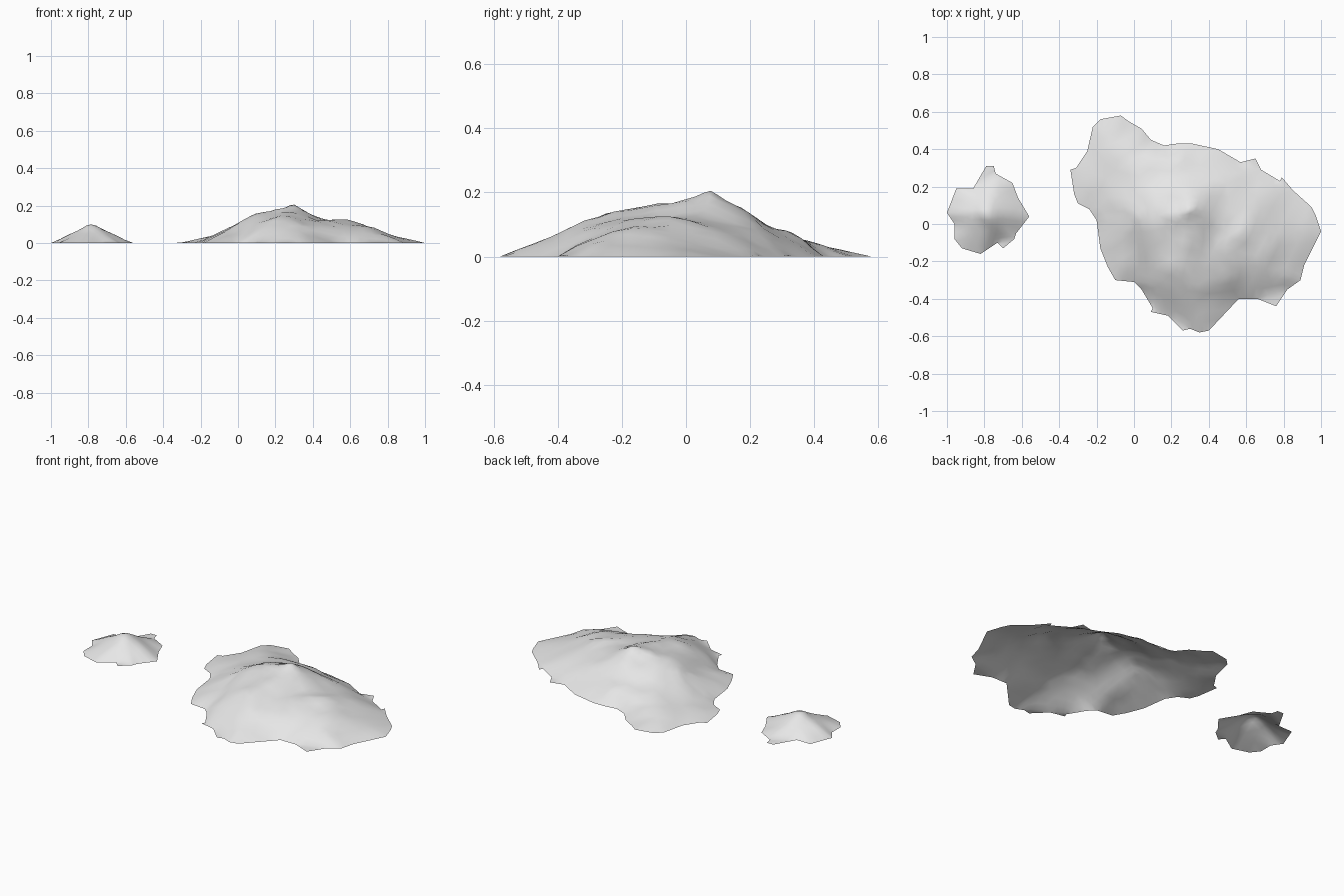
import bpy
import bmesh
from mathutils import Vector, noise
from mathutils.geometry import delaunay_2d_cdt

default_cube = bpy.data.objects.get("Cube")
if default_cube:
    bpy.data.objects.remove(default_cube, do_unlink=True)

UNIT = 0.01  # shorelines and summits are written in hundredths

# Single stone colour
stone = bpy.data.materials.new("pale_grey_stone")
stone.use_nodes = True
stone_colour = (0.8, 0.8, 0.8, 1)
stone.diffuse_color = stone_colour
for node in stone.node_tree.nodes:
    if node.type == "BSDF_PRINCIPLED":
        node.inputs["Base Color"].default_value = stone_colour
        node.inputs["Roughness"].default_value = 0.9


def build_hill(name, shoreline, summits, roughness):
    """Triangulate shoreline and summits into a cage, then refine and weather it."""
    points = [Vector((x, y, 0)) * UNIT for x, y in shoreline]
    points += [Vector(s) * UNIT for s in summits]
    count = len(shoreline)
    border = [(i, (i + 1) % count) for i in range(count)]
    flat = [p.to_2d() for p in points]
    verts, _, faces, sources, _, _ = delaunay_2d_cdt(
        flat, border, [list(range(count))], 1, 1e-5)

    # Cage lifted to the summit heights
    bm = bmesh.new()
    cage = []
    for co, source in zip(verts, sources):
        height = points[source[0]].z if source else 0
        cage.append(bm.verts.new((co.x, co.y, height)))
    for face in faces:
        bm.faces.new([cage[i] for i in face])
    peak = max(v.co.z for v in bm.verts)

    # Finer slopes, softened away from the shoreline
    bmesh.ops.subdivide_edges(bm, edges=bm.edges[:], cuts=2, use_grid_fill=True)
    bmesh.ops.triangulate(bm, faces=bm.faces[:])
    inland = [v for v in bm.verts if not v.is_boundary]
    for _ in range(2):
        bmesh.ops.smooth_vert(bm, verts=inland, factor=0.45, use_axis_x=True,
                              use_axis_y=True, use_axis_z=True)

    # Weathered ledges and gullies that fade out towards the base
    for v in inland:
        fade = min(1, v.co.z / 0.06)
        gully = noise.noise(v.co * 9) + 0.5 * noise.noise(v.co * 21)
        v.co.z = max(0.002, v.co.z + roughness * fade * gully)

    # Restore the summit height lost in softening
    top = max(v.co.z for v in bm.verts)
    for v in inland:
        v.co.z *= peak / top

    bm.normal_update()
    for face in bm.faces:
        if face.normal.z < 0:
            face.normal_flip()
        face.smooth = True

    mesh = bpy.data.meshes.new(name)
    bm.to_mesh(mesh)
    bm.free()
    mesh.materials.append(stone)
    hill = bpy.data.objects.new(name, mesh)
    bpy.context.collection.objects.link(hill)
    return hill


# Large hill: shoreline, then peak, ridges and shoulders
large_shore = [
    (-34, 29), (-31, 30), (-25, 39), (-22, 52), (-18, 56), (-7, 58),
    (-3, 55), (4, 51), (9, 45), (16, 42), (23, 43), (31, 43), (45, 40),
    (57, 33), (65, 35), (68, 29), (78, 23), (79, 25), (85, 18), (95, 9),
    (97, 5), (100, -4), (91, -22), (89, -30), (82, -35), (76, -44),
    (66, -40), (56, -40), (40, -57), (35, -58), (30, -56), (26, -57),
    (18, -49), (9, -47), (10, -45), (4, -35), (0, -31), (-10, -30),
    (-14, -23), (-18, -13), (-20, 2), (-24, 8), (-30, 11), (-32, 16),
]
large_summits = [
    (30, 8, 20.5), (22, 6, 18), (28, 0, 19), (25, -13, 15), (22, -24, 14),
    (12, 5, 16.5), (5, 3, 14.5), (0, 0, 10), (-5, 10, 7), (-15, 25, 3.5),
    (-12, 42, 4), (0, 35, 6.5), (20, 33, 7.5), (30, 27, 9), (30, 16, 16),
    (42, 6, 13.5), (50, 0, 12), (59, -5, 12.5), (72, -5, 8), (85, -5, 4),
    (65, 15, 7), (50, 22, 8), (35, -30, 11), (33, -42, 7), (50, -28, 9),
    (42, -15, 11.5), (62, -22, 9.5), (75, -25, 6), (10, -20, 10),
    (0, -15, 6), (12, -33, 6.5), (5, 20, 9.5), (18, 20, 12),
]
build_hill("large_hill", large_shore, large_summits, 0.012)

# Small hill: shoreline, then a single peak with low spurs
small_shore = [
    (-100, 6), (-95, 19), (-86, 19), (-79, 31), (-75, 31), (-74, 27),
    (-65, 22), (-62, 14), (-56, 4), (-63, -5), (-64, -8), (-70, -13),
    (-73, -10), (-82, -16), (-92, -13), (-96, -8), (-96, 0),
]
small_summits = [
    (-79, 5, 10), (-86, 6, 6.5), (-77, 16, 5), (-70, 6, 6),
    (-79, -4, 5.5), (-88, -4, 3.5), (-70, -3, 3.5), (-85, 13, 4),
]
build_hill("small_hill", small_shore, small_summits, 0.006)
